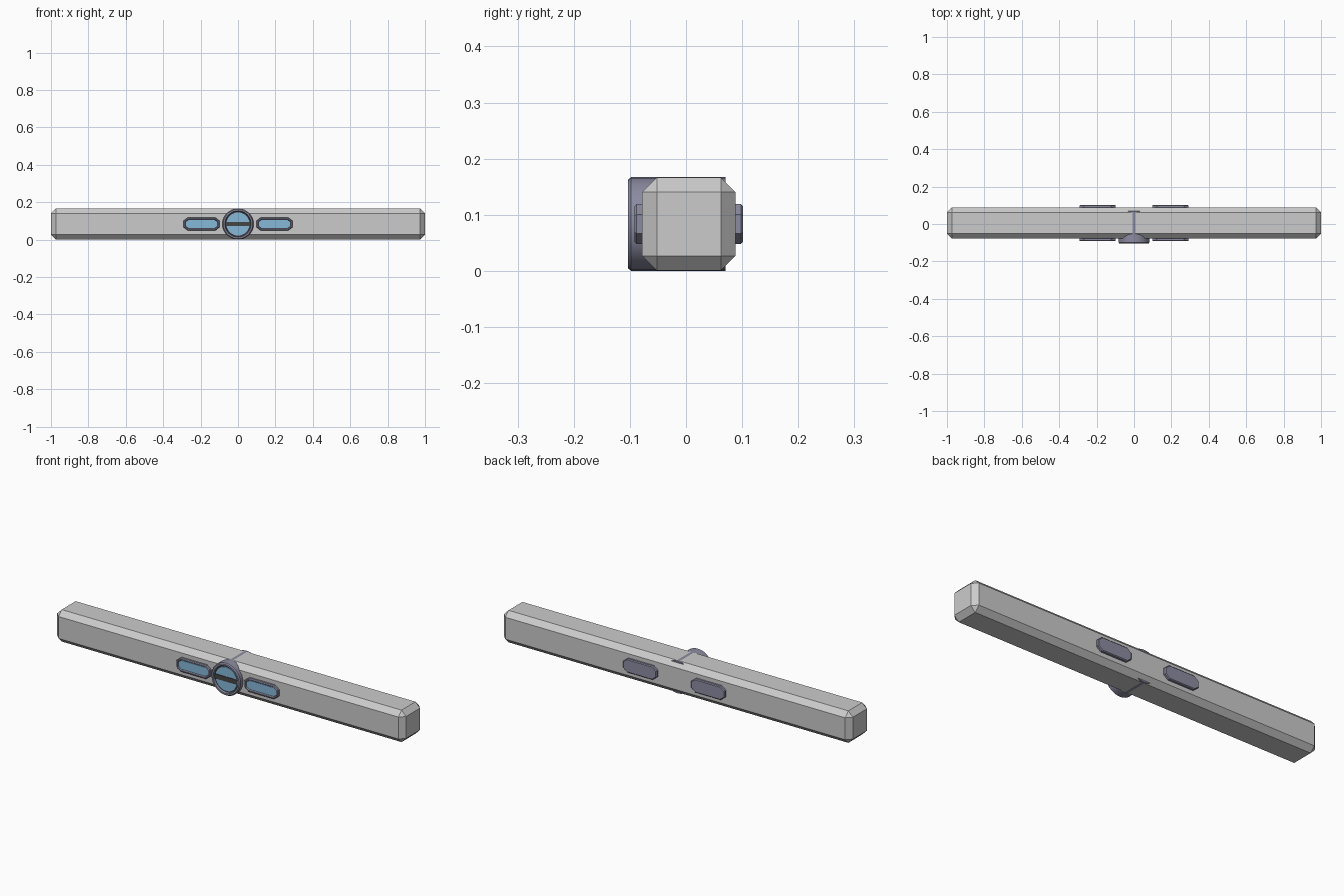
import bpy, bmesh, math

if "Cube" in bpy.data.objects:
    bpy.data.objects.remove(bpy.data.objects["Cube"])

ZC = 0.0835  # height of the centre line


def material(name, rgb):
    m = bpy.data.materials.new(name)
    m.diffuse_color = (*rgb, 1)
    m.use_nodes = True
    m.node_tree.nodes["Principled BSDF"].inputs["Base Color"].default_value = m.diffuse_color
    return m


FRAME = material("frame_lavender", (0.26, 0.26, 0.36))
GLASS = material("vial_blue", (0.24, 0.48, 0.70))
DARK = material("dark_grey", (0.06, 0.06, 0.06))


def finish(name, bm, mat=None, smooth=False):
    bmesh.ops.recalc_face_normals(bm, faces=bm.faces)
    me = bpy.data.meshes.new(name)
    bm.to_mesh(me)
    bm.free()
    ob = bpy.data.objects.new(name, me)
    bpy.context.collection.objects.link(ob)
    if mat:
        me.materials.append(mat)
    if smooth:
        bpy.ops.object.select_all(action='DESELECT')
        ob.select_set(True)
        bpy.context.view_layer.objects.active = ob
        bpy.ops.object.shade_smooth_by_angle(angle=math.radians(30))
    return ob


def loft(name, outline, profile, x=0, mat=None, smooth=False):
    """Stack inset copies of an outline along y and cap both ends."""
    bm = bmesh.new()
    rings = [[bm.verts.new((x + px, y, ZC + pz)) for px, pz in outline(d)]
             for d, y in profile]
    for a, b in zip(rings, rings[1:]):
        for i in range(len(a)):
            j = (i + 1) % len(a)
            bm.faces.new((a[i], a[j], b[j], b[i]))
    bm.faces.new(rings[0])
    bm.faces.new(rings[-1])
    return finish(name, bm, mat, smooth)


def pill(d):
    a, h = 0.097 - d, 0.0355 - d
    cx, cz = 0.024 - 0.6 * d, 0.019 - 0.6 * d
    return [(a, h - cz), (a - cx, h), (cx - a, h), (-a, h - cz),
            (-a, cz - h), (cx - a, -h), (a - cx, -h), (a, cz - h)]


def circle(d, r=0.0835, n=32):
    return [((r - d) * math.cos(2 * math.pi * i / n),
             (r - d) * math.sin(2 * math.pi * i / n)) for i in range(n)]


def box(name, size, centre, bevel=0, mat=None):
    bm = bmesh.new()
    bmesh.ops.create_cube(bm, size=1)
    for v in bm.verts:
        v.co = [c * s + o for c, s, o in zip(v.co, size, centre)]
    if bevel:
        bmesh.ops.bevel(bm, geom=bm.edges[:], offset=bevel, segments=1,
                        affect='EDGES', profile=0.5)
    return finish(name, bm, mat)


# Long chamfered bar
box("bar_body", (2, 0.166, 0.1655), (0, 0.005, ZC), 0.026)

# Side vial housings running through the bar, with recessed fronts
for side, x in (("left", -0.195), ("right", 0.195)):
    loft(side + "_vial_housing", pill,
         [(0.004, 0.102), (0, 0.098), (0, -0.088), (0.004, -0.092),
          (0.009, -0.092), (0.012, -0.084)], x, FRAME)
    loft(side + "_vial_glass", pill, [(0.013, -0.083), (0.013, -0.087)], x, GLASS)

# Round central housing
loft("centre_housing", circle,
     [(0, 0.07), (0, -0.098), (0.005, -0.1035), (0.013, -0.1035),
      (0.016, -0.092)], 0, FRAME, True)

# Dark backing, round glass and crossbar
loft("centre_backing", circle, [(0.0155, -0.091), (0.0155, -0.093)], 0, DARK)
loft("centre_glass", circle, [(0.022, -0.092), (0.022, -0.096)], 0, GLASS)
box("centre_crossbar", (0.132, 0.008, 0.024), (0, -0.095, ZC), 0, DARK)
